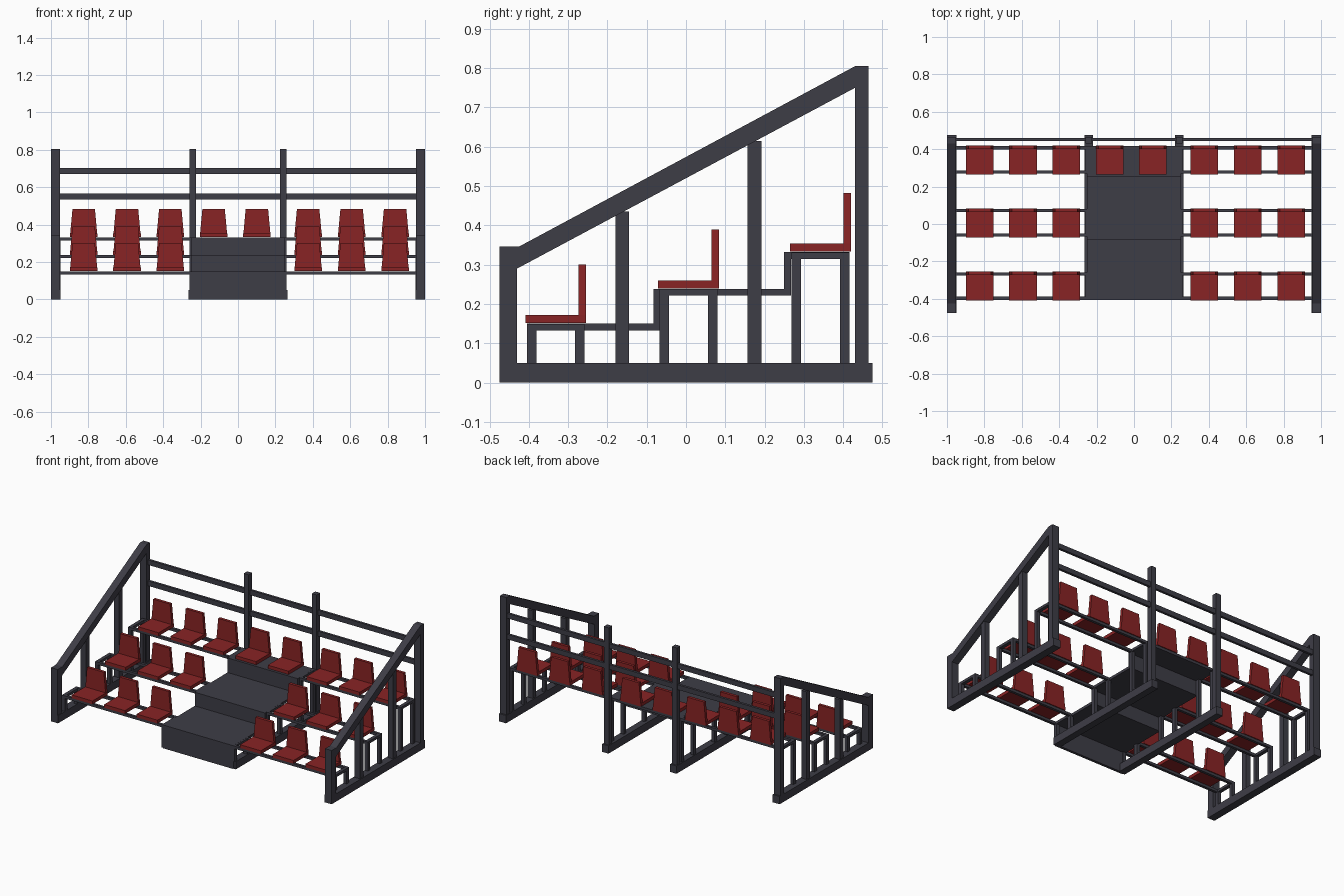
import bpy, bmesh

if "Cube" in bpy.data.objects:
    bpy.data.objects.remove(bpy.data.objects["Cube"])

def material(name, col):
    m = bpy.data.materials.new(name)
    m.diffuse_color = (*col, 1)
    m.use_nodes = True
    m.node_tree.nodes["Principled BSDF"].inputs["Base Color"].default_value = m.diffuse_color
    return m

GREY = material("dark grey metal", (0.048, 0.047, 0.062))
RED = material("seat red", (0.25, 0.017, 0.018))

def finish(bm, name, mat):
    bmesh.ops.recalc_face_normals(bm, faces=bm.faces)
    me = bpy.data.meshes.new(name)
    bm.to_mesh(me)
    bm.free()
    me.materials.append(mat)
    ob = bpy.data.objects.new(name, me)
    bpy.context.collection.objects.link(ob)
    return ob

def add_prism(bm, pts, a, b, axis="x"):
    """Extrude a 2D profile from a to b: (y,z) along x, or (x,z) along y."""
    def co(p, t):
        return (t, p[0], p[1]) if axis == "x" else (p[0], t, p[1])
    f = bm.faces.new([bm.verts.new(co(p, a)) for p in pts])
    r = bmesh.ops.extrude_face_region(bm, geom=[f])
    d = (b - a, 0, 0) if axis == "x" else (0, b - a, 0)
    bmesh.ops.translate(bm, vec=d, verts=[v for v in r["geom"] if isinstance(v, bmesh.types.BMVert)])

def prism(name, pts, a, b, mat=GREY):
    bm = bmesh.new()
    add_prism(bm, pts, a, b)
    return finish(bm, name, mat)

def rect(y0, y1, z0, z1):
    return [(y0, z0), (y1, z0), (y1, z1), (y0, z1)]

def box(name, x0, x1, y0, y1, z0, z1, mat=GREY):
    return prism(name, rect(y0, y1, z0, z1), x0, x1, mat)

def both(fn, name, shape, x0, x1):
    """Build a profile on the right and mirrored on the left."""
    prism("right_" + name, shape, x0, x1)
    prism("left_" + name, shape, -x1, -x0)

# tiers: front y and top z of each seat row
TIERS = [(-0.405, 0.15), (-0.067, 0.238), (0.269, 0.332)]

# end frames: base, posts and sloped handrail
both(prism, "end_base", rect(-0.475, 0.475, 0, 0.05), 0.95, 1.0)
both(prism, "end_front_post", rect(-0.475, -0.43, 0.05, 0.32), 0.953, 1.0)
both(prism, "end_back_post", rect(0.43, 0.465, 0.05, 0.805), 0.953, 1.0)
both(prism, "end_handrail", [(-0.475, 0.29), (-0.43, 0.29), (0.43, 0.75),
     (0.43, 0.805), (-0.425, 0.346), (-0.475, 0.346)], 0.953, 1.0)
for i, (y, z) in enumerate([(-0.18, 0.435), (0.157, 0.615)]):
    both(prism, f"end_middle_post_{i}", rect(y, y + 0.035, 0.05, z), 0.958, 0.995)

# inner frames beside the stairs
both(prism, "inner_base", rect(-0.40, 0.475, 0, 0.05), 0.22, 0.265)
both(prism, "inner_back_post", rect(0.43, 0.465, 0.05, 0.805), 0.225, 0.26)

# back safety rails
for n, z in (("lower", 0.535), ("upper", 0.67)):
    box(f"back_rail_{n}", -0.955, 0.955, 0.443, 0.459, z, z + 0.032)

# row rails, support legs and cross bars
for i, (y, z) in enumerate(TIERS):
    for j, ya in enumerate((y, y + 0.13)):
        both(prism, f"row_rail_{i}_{j}", rect(ya, ya + 0.017, z - 0.017, z),
             0.0 if i == 2 else 0.25, 0.955)
    for j, ya in enumerate((y, y + 0.123)):
        for n, x0 in (("end", 0.95), ("inner", 0.238)):
            both(prism, f"{n}_leg_{i}_{j}", rect(ya, ya + 0.024, 0.05, z - 0.001), x0, x0 + 0.022)
    for n, x0 in (("end", 0.95), ("inner", 0.238)):
        both(prism, f"{n}_cross_bar_{i}", rect(y, y + 0.147, z - 0.017, z - 0.0005), x0, x0 + 0.022)

# stairs: one folded sheet
t = 0.017
prism("stairs", [(-0.405, 0), (-0.405, 0.15), (-0.083, 0.15), (-0.083, 0.238),
      (0.25, 0.238), (0.25, 0.332), (0.416, 0.332), (0.416, 0.332 - t),
      (0.25 + t, 0.332 - t), (0.25 + t, 0.238 - t), (-0.083 + t, 0.238 - t),
      (-0.083 + t, 0.15 - t), (-0.405 + t, 0.15 - t), (-0.405 + t, 0)], -0.25, 0.25)

# seats: flat base and tapered back
def seat(name, x, y, z):
    bm = bmesh.new()
    add_prism(bm, rect(y, y + 0.155, z, z + 0.021), x - 0.074, x + 0.074)
    zb, zt, w, s = z + 0.021, z + 0.15, 0.072, 0.06
    add_prism(bm, [(x - w, zb), (x + w, zb), (x + s, zt), (x - s, zt)], y + 0.136, y + 0.155, "y")
    finish(bm, name, RED)

for i, (y, z) in enumerate(TIERS):
    for k in range(8):
        if i < 2 and k in (3, 4):
            continue
        x = -0.825 + 0.2315 * k if k < 5 else 0.375 + 0.2325 * (k - 5)
        seat(f"seat_{i}_{k}", x, y - 0.004, z + 0.001)
